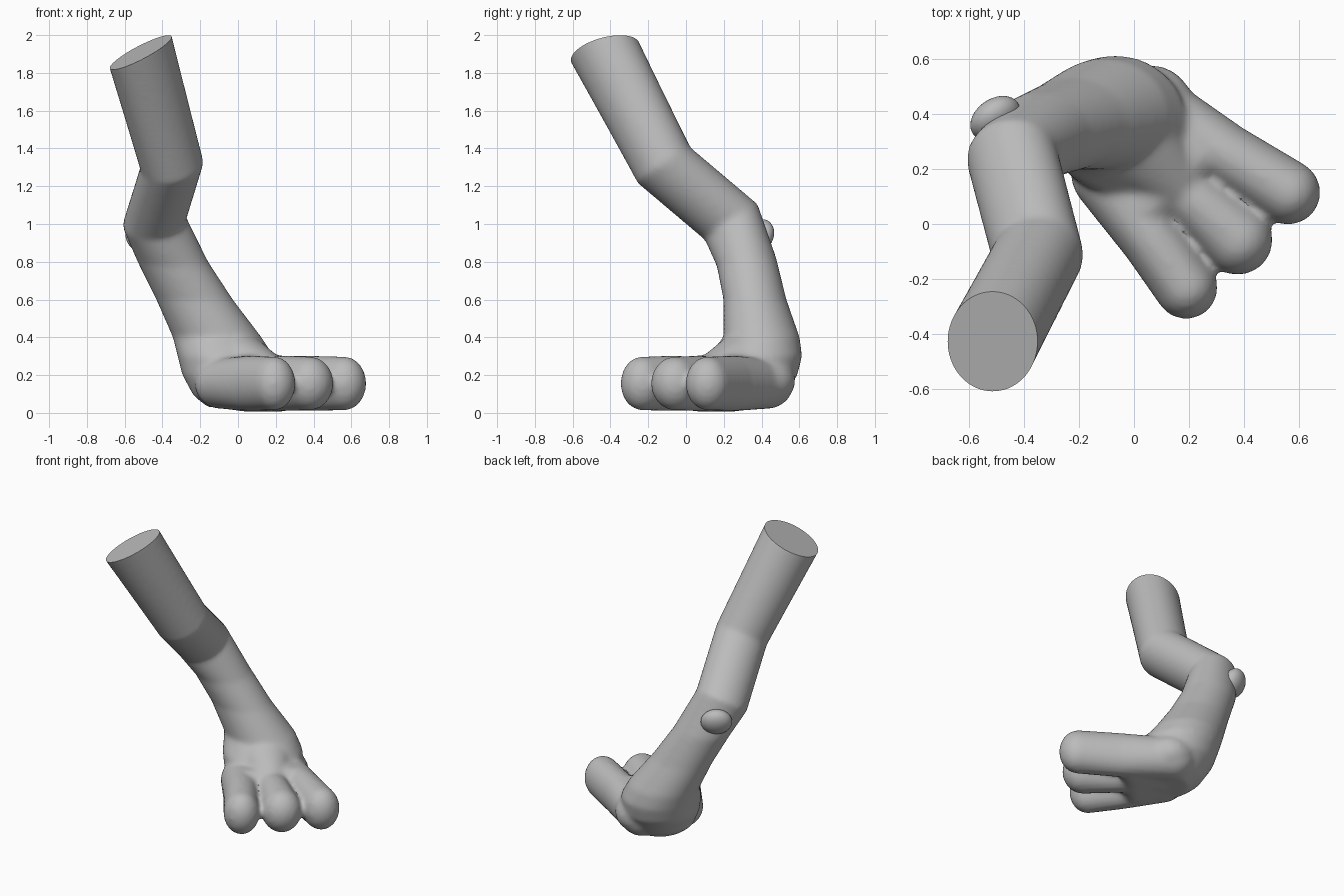
import bpy, bmesh, math
from mathutils import Vector, Matrix

if "Cube" in bpy.data.objects:
    bpy.data.objects.remove(bpy.data.objects["Cube"], do_unlink=True)

grey = bpy.data.materials.new("plain_grey")
grey.use_nodes = True
grey.diffuse_color = (0.5, 0.5, 0.5, 1)
grey.node_tree.nodes["Principled BSDF"].inputs["Base Color"].default_value = (0.5, 0.5, 0.5, 1)


def finish(bm, name):
    mesh = bpy.data.meshes.new(name)
    bm.to_mesh(mesh)
    bm.free()
    mesh.materials.append(grey)
    obj = bpy.data.objects.new(name, mesh)
    bpy.context.collection.objects.link(obj)
    bpy.ops.object.select_all(action="DESELECT")
    obj.select_set(True)
    bpy.context.view_layer.objects.active = obj
    return obj


def loft(bm, rings, sides=40):
    """Closed tube through tilted ellipses: (x, y, z, rx, ry, slope_x, slope_y)."""
    loops = []
    for x, y, z, rx, ry, sx, sy in rings:
        loop = []
        for i in range(sides):
            a = math.tau * i / sides
            dx, dy = rx * math.cos(a), ry * math.sin(a)
            loop.append(bm.verts.new((x + dx, y + dy, z + sx * dx + sy * dy)))
        loops.append(loop)
    for low, high in zip(loops[1:], loops):
        for i in range(sides):
            j = (i + 1) % sides
            bm.faces.new((low[i], low[j], high[j], high[i]))
    bm.faces.new(loops[0])
    bm.faces.new(loops[-1][::-1])


def hull(bm, balls):
    """Convex skin round ellipsoids: (x, y, z, radius, height_radius)."""
    part = bmesh.new()
    for x, y, z, r, h in balls:
        bmesh.ops.create_uvsphere(part, u_segments=24, v_segments=14, radius=1,
                                  matrix=Matrix.Translation((x, y, z)) @ Matrix.Diagonal((r, r, h, 1)))
    out = bmesh.ops.convex_hull(part, input=part.verts)
    junk = {g for g in out["geom_interior"] + out["geom_unused"] if isinstance(g, bmesh.types.BMVert)}
    bmesh.ops.delete(part, geom=list(junk), context="VERTS")
    temp = bpy.data.meshes.new("temp")
    part.to_mesh(temp)
    part.free()
    bm.from_mesh(temp)
    bpy.data.meshes.remove(temp)


bm = bmesh.new()

# Leg, from above the cut end down to the heel
loft(bm, [
    (-0.57, -0.53, 2.11, 0.165, 0.183, 0.5, 0.22),
    (-0.515, -0.428, 1.908, 0.165, 0.183, 0.5, 0.22),
    (-0.35, -0.115, 1.31, 0.167, 0.14, 0.1, 0.67),
    (-0.443, 0.24, 1.01, 0.168, 0.14, 0.1, 0.67),
    (-0.345, 0.32, 0.8, 0.187, 0.157, 0, 0.15),
    (-0.23, 0.365, 0.6, 0.203, 0.167, 0, 0),
    (-0.11, 0.4, 0.4, 0.235, 0.202, 0, 0),
    (-0.065, 0.365, 0.3, 0.255, 0.25, 0, 0),
    (-0.045, 0.345, 0.2, 0.25, 0.245, 0, 0),
    (-0.01, 0.31, 0.09, 0.225, 0.21, 0, 0),
    (0.01, 0.29, 0.03, 0.17, 0.16, 0, 0),
])

# Instep and palm
hull(bm, [(-0.07, 0.38, 0.33, 0.19, 0.14), (0.14, 0.16, 0.21, 0.12, 0.11)])
hull(bm, [(-0.08, 0.14, 0.155, 0.12, 0.13), (0.04, 0.06, 0.155, 0.11, 0.15),
          (0.23, 0.25, 0.155, 0.11, 0.15), (0.06, 0.42, 0.17, 0.16, 0.13)])

# Three toes: root, waist and tip
toes = [((-0.09, 0.18), (0.07, -0.06), (0.19, -0.232)),
        ((0.02, 0.27), (0.24, 0.07), (0.378, -0.058)),
        ((0.04, 0.43), (0.34, 0.25), (0.562, 0.115))]
for path, tip_r in zip(toes, (0.115, 0.128, 0.118)):
    balls = [(x, y, 0.156, r, h) for (x, y), r, h in
             zip(path, (0.14, 0.115, tip_r), (0.135, 0.147, 0.143))]
    hull(bm, balls[:2])
    hull(bm, balls[1:])

bmesh.ops.recalc_face_normals(bm, faces=bm.faces)
leg = finish(bm, "leg_and_foot")

# Fuse into one soft skin
remesh = leg.modifiers.new("fuse", "REMESH")
remesh.mode = "VOXEL"
remesh.voxel_size = 0.015
soften = leg.modifiers.new("soften", "SMOOTH")
soften.factor = 0.5
soften.iterations = 10
for name in ("fuse", "soften"):
    bpy.ops.object.modifier_apply(modifier=name)

# Flat cut at the top
bm = bmesh.new()
bm.from_mesh(leg.data)
cut = bmesh.ops.bisect_plane(bm, geom=bm.verts[:] + bm.edges[:] + bm.faces[:], dist=1e-5,
                             plane_co=(-0.515, -0.428, 1.908), plane_no=Vector((-0.5, -0.22, 1)).normalized(),
                             clear_outer=True)
rim = [e for e in cut["geom_cut"] if isinstance(e, bmesh.types.BMEdge)]
bmesh.ops.holes_fill(bm, edges=rim, sides=0)
for face in bm.faces:
    face.material_index = 0
bm.to_mesh(leg.data)
bm.free()
bpy.ops.object.shade_smooth_by_angle(angle=math.radians(45))

# Small spur behind the hock
bm = bmesh.new()
bmesh.ops.create_uvsphere(bm, u_segments=32, v_segments=20, radius=1,
                          matrix=Matrix.Translation((-0.505, 0.385, 0.935))
                          @ Matrix.Rotation(math.radians(35), 4, "Z")
                          @ Matrix.Rotation(math.radians(-25), 4, "X")
                          @ Matrix.Diagonal((0.1, 0.065, 0.095, 1)))
finish(bm, "spur")
bpy.ops.object.shade_smooth_by_angle(angle=math.radians(60))
